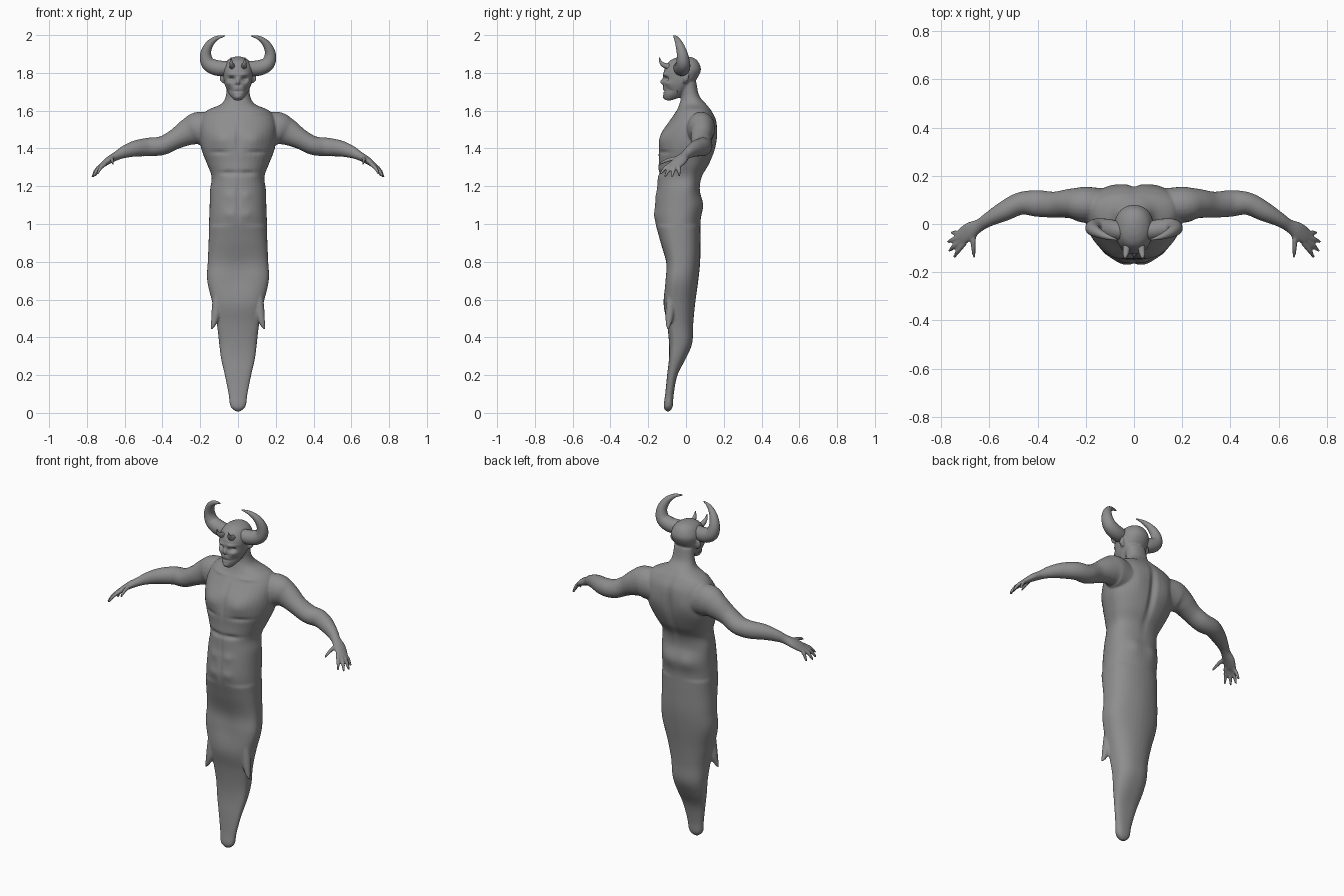
import bpy, bmesh, math
from mathutils import Vector

cube = bpy.data.objects.get("Cube")
if cube:
    bpy.data.objects.remove(cube, do_unlink=True)

GREY = (0.27, 0.27, 0.27, 1)
stone = bpy.data.materials.new("stone grey")
stone.use_nodes = True
stone.diffuse_color = GREY
for node in stone.node_tree.nodes:
    if node.type == 'BSDF_PRINCIPLED':
        node.inputs["Base Color"].default_value = GREY


def spline(points, steps=5):
    """Smooth rows of any width with a Catmull-Rom curve."""
    rows = [points[0]] + list(points) + [points[-1]]
    out = []
    for a, b, c, d in zip(rows, rows[1:], rows[2:], rows[3:]):
        for k in range(steps):
            t = k / steps
            out.append([0.5 * (2 * q + (r - p) * t + (2 * p - 5 * q + 4 * r - s) * t * t
                               + (3 * q - p - 3 * r + s) * t ** 3)
                        for p, q, r, s in zip(a, b, c, d)])
    return out + [list(points[-1])]


def skin(bm, rings):
    """Join rings of points into a closed, capped surface."""
    loops = [[bm.verts.new(p) for p in ring] for ring in rings]
    n = len(loops[0])
    faces = [bm.faces.new((lo[i], lo[(i + 1) % n], hi[(i + 1) % n], hi[i]))
             for lo, hi in zip(loops, loops[1:]) for i in range(n)]
    faces += [bm.faces.new(loops[0]), bm.faces.new(loops[-1])]
    bmesh.ops.recalc_face_normals(bm, faces=faces)


def trunk(bm, rows, n=40):
    """Stacked level sections: height, half width, front, back, widest line."""
    rings = []
    for z, w, front, back, mid in spline(rows):
        power = 0.8 if z < 1 else 0.92
        ring = []
        for i in range(n):
            c, s = math.cos(math.tau * i / n), math.sin(math.tau * i / n)
            depth = back - mid if s > 0 else mid - front
            ring.append((w * math.copysign(abs(c) ** power, c),
                         mid + depth * math.copysign(abs(s) ** power, s), z))
        rings.append(ring)
    skin(bm, rings)


def limb(bm, rows, side, n=16):
    """Tube along x, y, z with a depth radius and a height radius."""
    path = spline([r if len(r) == 5 else (*r, r[3]) for r in rows])
    pts = [Vector((side * r[0], r[1], r[2])) for r in path]
    rings = []
    for i, (p, r) in enumerate(zip(pts, path)):
        along = (pts[min(i + 1, len(pts) - 1)] - pts[max(i - 1, 0)]).normalized()
        high = along.cross(Vector((0, 1, 0))).normalized()
        deep = along.cross(high)
        rings.append([p + deep * r[3] * math.cos(math.tau * k / n)
                      + high * r[4] * math.sin(math.tau * k / n) for k in range(n)])
    skin(bm, rings)


def add_object(name, bm):
    mesh = bpy.data.meshes.new(name)
    bm.to_mesh(mesh)
    bm.free()
    mesh.materials.append(stone)
    ob = bpy.data.objects.new(name, mesh)
    bpy.context.collection.objects.link(ob)
    mesh.polygons.foreach_set("use_smooth", [True] * len(mesh.polygons))
    return ob


# Torso, neck and tapering tail
TORSO = [
    (.008, .012, -.105, -.085, -.095), (.035, .04, -.118, -.07, -.095),
    (.1, .05, -.11, -.065, -.09), (.2, .07, -.1, -.045, -.075),
    (.29, .09, -.09, 0, -.06), (.37, .1, -.09, .032, -.05),
    (.47, .112, -.1, .036, -.06), (.58, .135, -.12, .045, -.06),
    (.7, .163, -.115, .06, -.05), (.8, .16, -.11, .07, -.04),
    (.92, .155, -.14, .073, -.04), (1.02, .153, -.165, .075, -.03),
    (1.1, .15, -.165, .088, -.02), (1.18, .148, -.155, .073, -.01),
    (1.25, .14, -.15, .085, 0), (1.32, .165, -.145, .125, .02),
    (1.4, .195, -.145, .155, .04), (1.48, .205, -.13, .165, .05),
    (1.55, .2, -.085, .16, .06), (1.6, .165, -.05, .135, .06),
    (1.635, .09, -.035, .108, .04), (1.68, .064, -.025, .07, .025),
    (1.75, .06, -.03, .055, .01)]
HEAD = [
    (1.655, .02, -.108, -.075, -.09), (1.672, .036, -.118, -.03, -.07),
    (1.7, .054, -.12, 0, -.05), (1.74, .071, -.122, .035, -.03),
    (1.78, .078, -.12, .065, -.02), (1.82, .08, -.114, .079, -.01),
    (1.86, .062, -.09, .064, -.01), (1.88, .035, -.055, .038, -.01),
    (1.887, .01, -.02, .01, -.005)]
ARM = [
    (.1, .08, 1.49, .06, .08), (.2, .08, 1.505, .075, .09),
    (.26, .085, 1.488, .062, .073), (.33, .08, 1.45, .054, .054),
    (.4, .085, 1.415, .055, .05), (.47, .085, 1.408, .047, .049),
    (.54, .052, 1.4, .041, .043), (.6, .02, 1.382, .03, .033),
    (.64, -.005, 1.362, .026, .024), (.68, -.028, 1.34, .036, .02),
    (.715, -.055, 1.315, .034, .014), (.725, -.062, 1.308, .02, .008)]
FINGERS = [  # knuckle and tip of each digit
    ((.665, -.035, 1.35), (.662, -.14, 1.318)),
    ((.702, -.078, 1.32), (.745, -.138, 1.262)),
    ((.715, -.068, 1.315), (.766, -.112, 1.25)),
    ((.722, -.055, 1.312), (.772, -.075, 1.247)),
    ((.715, -.04, 1.318), (.757, -.035, 1.252))]
HEM = [(.11, -.08, .64, .022), (.117, -.085, .53, .024),
       (.13, -.093, .47, .014), (.143, -.096, .442, .004)]
EAR = [(.07, -.005, 1.75, .012), (.084, 0, 1.77, .014), (.086, .01, 1.795, .005)]

bm = bmesh.new()
trunk(bm, TORSO)
trunk(bm, HEAD)
for side in (-1, 1):
    limb(bm, ARM, side, 24)
    limb(bm, HEM, side)
    limb(bm, EAR, side)
    for base, tip in FINGERS:
        a, b = Vector(base), Vector(tip)
        knuckle = a.lerp(b, .55) + Vector((.003, 0, .007))
        limb(bm, [(*a, .012), (*knuckle, .0105), (*b, .006)], side, 10)
body = add_object("body", bm)

# Fuse the parts into one skin
fuse = body.modifiers.new("fuse", 'REMESH')
fuse.mode = 'VOXEL'
fuse.voxel_size = 0.0055
fuse.use_smooth_shade = True
relax = body.modifiers.new("relax", 'SMOOTH')
relax.factor = 0.5
relax.iterations = 5
graph = bpy.context.evaluated_depsgraph_get()
fused = bpy.data.meshes.new_from_object(body.evaluated_get(graph))
body.modifiers.clear()
body.data = fused
if not fused.materials:
    fused.materials.append(stone)

# Sculpted relief: x, z, x radius, z radius, push along y
FRONT = [
    (.034, 1.768, .015, .01, .024), (.034, 1.792, .025, .008, -.008),   # eyes, brow
    (0, 1.752, .009, .016, -.016), (.008, 1.735, .006, .005, .01),      # nose
    (.052, 1.745, .014, .01, -.007), (.046, 1.708, .014, .016, .012),   # cheeks
    (0, 1.703, .024, .004, .008), (0, 1.672, .016, .01, -.006),         # mouth, chin
    (.09, 1.45, .055, .045, -.012), (0, 1.45, .012, .08, .008),         # chest
    (.1, 1.38, .05, .012, .007), (.05, 1.27, .045, .014, .01),          # ribs
    (.045, 1.15, .03, .025, -.005), (.045, 1.05, .03, .025, -.005),     # belly
    (0, 1.12, .01, .12, .006), (.09, 1.585, .05, .01, -.006),           # collar bones
    (0, .72, .07, .1, .01)]                                             # cloth hollow
BACK = [
    (0, 1.42, .02, .14, -.016), (.1, 1.46, .05, .06, .007),             # spine, blades
    (.06, 1.1, .04, .05, .006), (0, .75, .06, .3, .005)]


def sculpt(mesh, marks, facing):
    for x, z, rx, rz, push in marks:
        for side in ((-1, 1) if x else (1,)):
            for v in mesh.vertices:
                dz = (v.co.z - z) / rz
                dx = (v.co.x - side * x) / rx
                middle = -.05 if z > 1.65 else 0
                if abs(dz) < 3 and abs(dx) < 3 and (v.co.y - middle) * facing > 0:
                    v.co.y += push * math.exp(-dx * dx - dz * dz)


sculpt(fused, FRONT, -1)
sculpt(fused, BACK, 1)
fused.polygons.foreach_set("use_smooth", [True] * len(fused.polygons))
fused.update()

# Great curved horns and small brow horns
HORN = [(.05, -.03, 1.825, .038), (.11, -.02, 1.826, .041), (.158, -.015, 1.85, .037),
        (.171, -.02, 1.9, .029), (.152, -.035, 1.95, .021), (.115, -.052, 1.983, .012),
        (.07, -.065, 1.996, .003)]
BROW_HORN = [(.03, -.085, 1.83, .016), (.033, -.118, 1.842, .013),
             (.036, -.134, 1.858, .008), (.037, -.142, 1.882, .002)]
for label, side in (("right", -1), ("left", 1)):
    for part, rows in (("horn", HORN), ("brow_horn", BROW_HORN)):
        bm = bmesh.new()
        limb(bm, rows, side, 20)
        add_object(label + "_" + part, bm)
